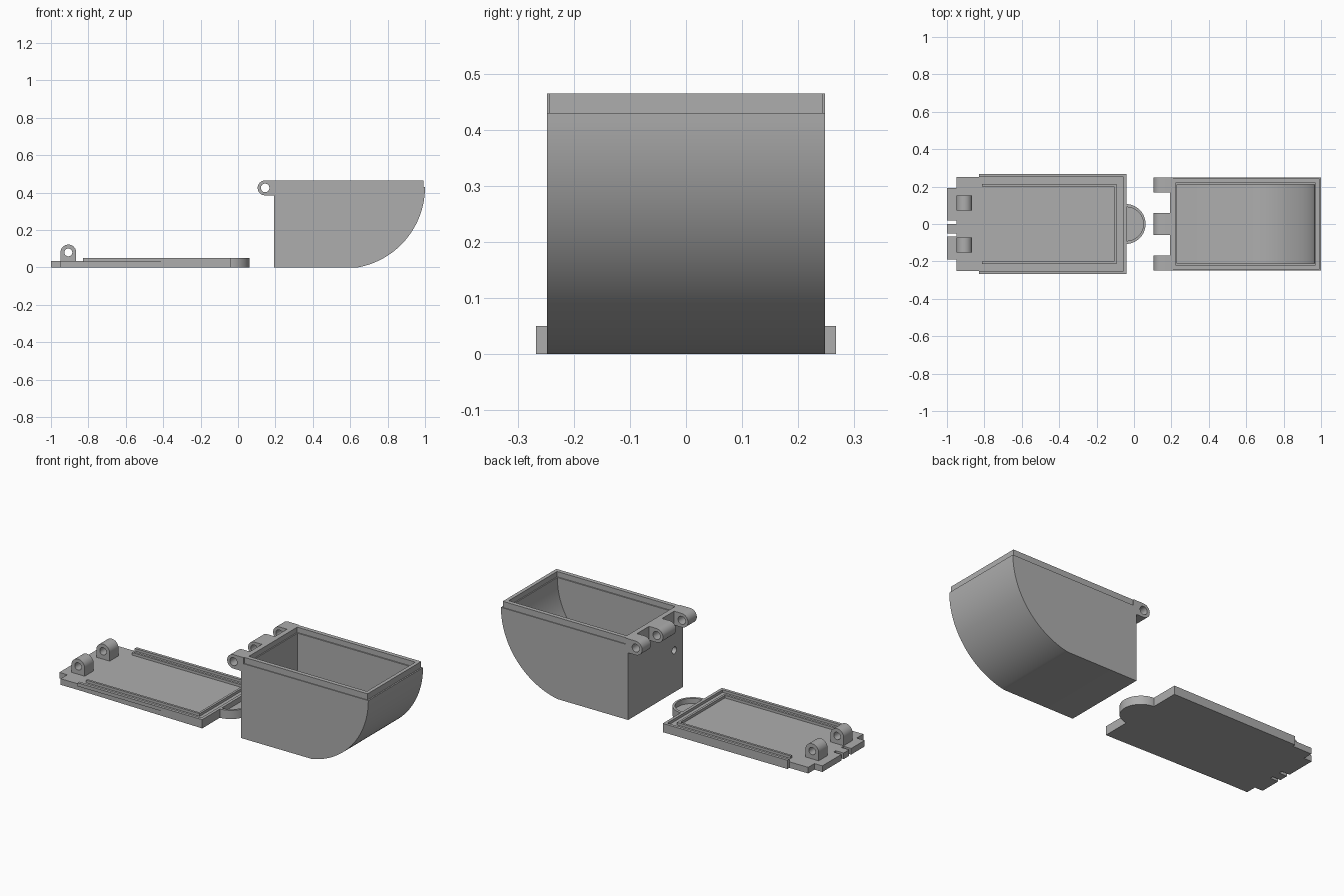
import bpy, bmesh, math
from mathutils import Vector

if "Cube" in bpy.data.objects:
    bpy.data.objects.remove(bpy.data.objects["Cube"])

grey = bpy.data.materials.new("plain grey")
grey.diffuse_color = (0.42, 0.42, 0.42, 1)
grey.use_nodes = True
grey.node_tree.nodes["Principled BSDF"].inputs["Base Color"].default_value = grey.diffuse_color


def prism(name, pts, lo, hi, axis="Y"):
    """Extrude a closed 2D profile: (x, z) along Y, or (x, y) along Z."""
    def place(p, t):
        return (p[0], t, p[1]) if axis == "Y" else (p[0], p[1], t)
    bm = bmesh.new()
    a = [bm.verts.new(place(p, lo)) for p in pts]
    b = [bm.verts.new(place(p, hi)) for p in pts]
    n = len(pts)
    bm.faces.new(a)
    bm.faces.new(b[::-1])
    for i in range(n):
        bm.faces.new((a[i], b[i], b[(i + 1) % n], a[(i + 1) % n]))
    bmesh.ops.recalc_face_normals(bm, faces=bm.faces)
    me = bpy.data.meshes.new(name)
    bm.to_mesh(me)
    bm.free()
    me.materials.append(grey)
    ob = bpy.data.objects.new(name, me)
    bpy.context.collection.objects.link(ob)
    return ob


def box(name, x0, x1, y0, y1, z0, z1):
    return prism(name, [(x0, z0), (x1, z0), (x1, z1), (x0, z1)], y0, y1)


def arc(cx, cy, r, a0, a1, n):
    return [(cx + r * math.cos(math.radians(a0 + (a1 - a0) * i / n)),
             cy + r * math.sin(math.radians(a0 + (a1 - a0) * i / n)))
            for i in range(n + 1)]


def circle(cx, cy, r, n=32):
    return arc(cx, cy, r, 0, 360, n)[:-1]


def combine(ob, other, op):
    """Apply a boolean and discard the helper."""
    m = ob.modifiers.new(op, "BOOLEAN")
    m.operation, m.solver, m.object = op, "EXACT", other
    bpy.context.view_layer.objects.active = ob
    bpy.ops.object.modifier_apply(modifier=m.name)
    bpy.data.objects.remove(other)


def smooth(ob):
    bpy.ops.object.select_all(action="DESELECT")
    ob.select_set(True)
    bpy.context.view_layer.objects.active = ob
    bpy.ops.object.shade_smooth_by_angle(angle=math.radians(25))


# --- Container: quarter-round bin with a slightly inset rim band ---
CX, CZ, R, TOP = 0.563, 0.43, 0.437, 0.465


def bin_profile(off, top):
    """Side profile moved inward by off."""
    r = R - off
    start = -math.degrees(math.asin((CZ - off) / r))
    return [(0.193 + off, top), (0.193 + off, off)] + \
        arc(CX, CZ, r, start, 0, 32) + [(CX + r, top)]


body = prism("container", bin_profile(0, CZ), -0.248, 0.248)
combine(body, box("rim", 0.193, 0.992, -0.243, 0.243, 0.42, TOP), "UNION")
combine(body, prism("cavity", bin_profile(0.036, 0.6), -0.212, 0.212), "DIFFERENCE")
# shallow snap ledge inside the mouth
combine(body, box("ledge", 0.222, 0.971, -0.219, 0.219, 0.435, 0.6), "DIFFERENCE")
# small hole in the hinge-side wall
hole = prism("hole", circle(0, 0, 0.02, 24), -0.1, 0.1, "Z")
hole.rotation_euler = (0, math.pi / 2, 0)
hole.location = (0.2, -0.17, 0.24)
bpy.context.view_layer.update()
combine(body, hole, "DIFFERENCE")
smooth(body)

# --- Container hinge knuckles ---
HX, HZ, HR = 0.145, 0.425, 0.04
for i, (y0, y1) in enumerate([(-0.248, -0.168), (-0.059, 0.059), (0.168, 0.248)]):
    pts = arc(HX, HZ, HR, 90, 270, 20) + [(0.21, HZ - HR), (0.21, TOP)]
    k = prism(f"container_knuckle_{i + 1}", pts, y0, y1)
    combine(k, prism("pin", circle(HX, HZ, 0.023), y0 - 0.1, y1 + 0.1), "DIFFERENCE")
    smooth(k)

# --- Lid plate with stepped hinge end and three end tabs ---
BASE, RIM = 0.035, 0.05
outline = [(-0.04, -0.267), (-0.04, 0.267), (-0.83, 0.267), (-0.83, 0.25), (-0.95, 0.25)]
for y0, y1 in [(0.193, 0.02), (0.0, -0.05), (-0.068, -0.19)]:
    outline += [(-0.95, y0), (-1.0, y0), (-1.0, y1), (-0.95, y1)]
outline += [(-0.95, -0.25), (-0.83, -0.25)]
prism("lid_plate", outline, 0, BASE, "Z")


def u_rail(name, x0, x1, w, t):
    """Three-sided raised rail, open at the hinge end."""
    prism(name, [(x0, -w), (x1, -w), (x1, w), (x0, w), (x0, w - t),
                 (x1 - t, w - t), (x1 - t, t - w), (x0, t - w)], BASE - 0.005, RIM, "Z")


u_rail("lid_outer_rim", -0.83, -0.04, 0.267, 0.017)
u_rail("lid_inner_ridge", -0.813, -0.093, 0.214, 0.013)

# --- Lid hinge knuckles ---
for i, (y0, y1) in enumerate([(-0.153, -0.073), (0.073, 0.153)]):
    kx, kz, kr = -0.907, 0.08, 0.042
    pts = arc(kx, kz, kr, 0, 180, 20) + [(kx - kr, BASE - 0.005), (kx + kr, BASE - 0.005)]
    k = prism(f"lid_knuckle_{i + 1}", pts, y0, y1)
    combine(k, prism("pin", circle(kx, kz, 0.021), y0 - 0.1, y1 + 0.1), "DIFFERENCE")
    smooth(k)

# --- Half-round finger pull with recessed top ---
pull = prism("finger_pull", arc(-0.045, 0, 0.107, -90, 90, 32), 0, RIM, "Z")
combine(pull, prism("recess", arc(-0.04, 0, 0.09, -90, 90, 32), 0.02, 0.2, "Z"), "DIFFERENCE")
smooth(pull)
